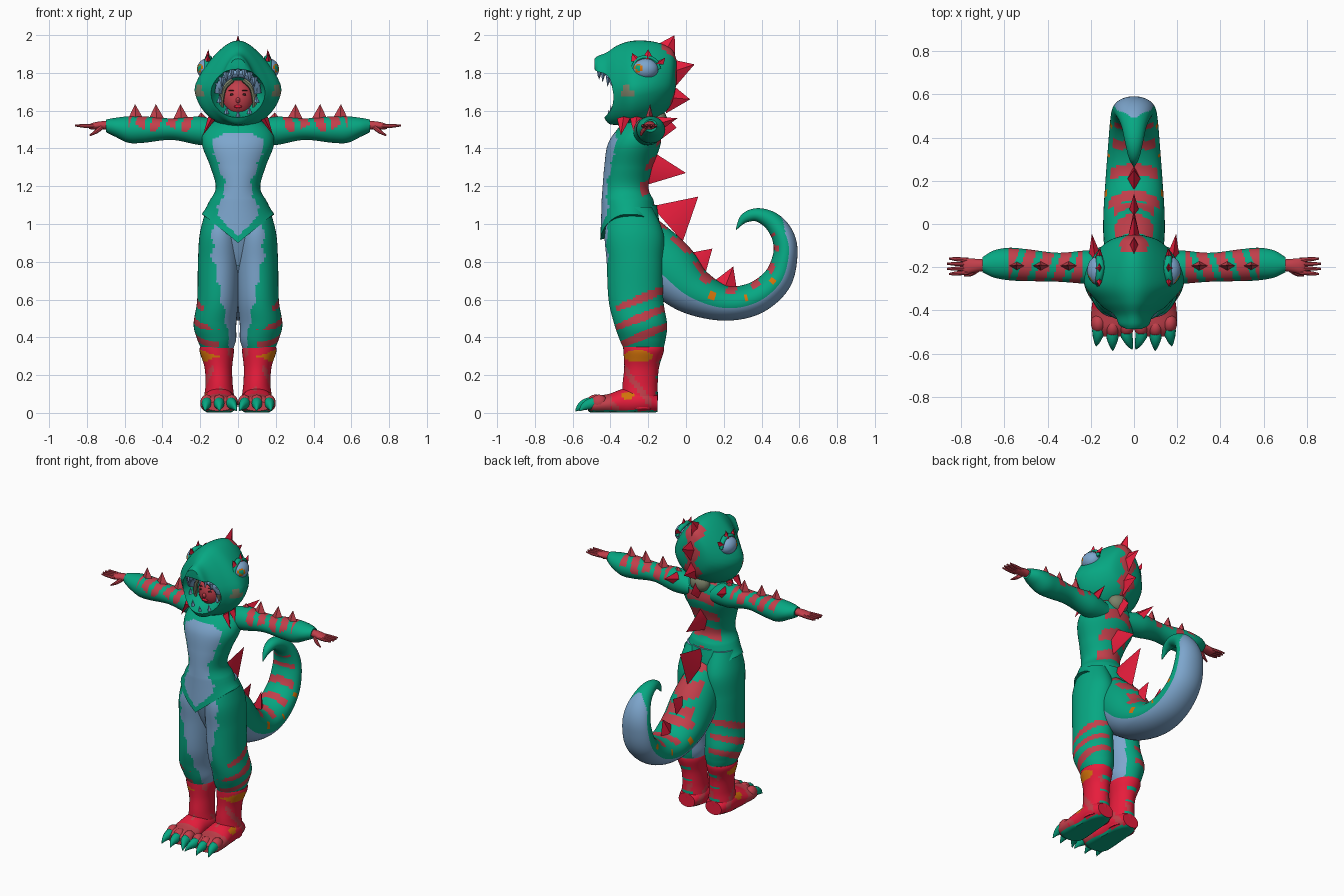
import bpy, bmesh, math
from math import sin, cos, pi
from mathutils import Vector, Matrix

if "Cube" in bpy.data.objects:
    bpy.data.objects.remove(bpy.data.objects["Cube"])

# Palette
PALETTE = []
def colour(name, r, g, b):
    m = bpy.data.materials.new(name)
    m.diffuse_color = (r, g, b, 1)
    m.use_nodes = True
    m.node_tree.nodes["Principled BSDF"].inputs["Base Color"].default_value = (r, g, b, 1)
    PALETTE.append(m)
    return len(PALETTE) - 1

GREEN = colour("suit green", .002, .39, .225)
BLUE = colour("belly blue", .205, .38, .61)
RED = colour("boot red", .8, .012, .045)
DULL = colour("dull red", .54, .05, .07)
ORANGE = colour("orange spot", .65, .17, .003)
OLIVE = colour("olive grey", .2, .22, .14)
DARK = colour("dark brown", .05, .015, .015)
X, Y, Z = Vector((1, 0, 0)), Vector((0, 1, 0)), Vector((0, 0, 1))
made = []

def finish(bm, name, paint):
    bmesh.ops.recalc_face_normals(bm, faces=bm.faces)
    if isinstance(paint, int):
        for f in bm.faces:
            f.material_index = paint
    me = bpy.data.meshes.new(name)
    bm.to_mesh(me)
    bm.free()
    for m in PALETTE:
        me.materials.append(m)
    ob = bpy.data.objects.new(name, me)
    bpy.context.collection.objects.link(ob)
    made.append(ob)
    return ob

def spline(rows, t):
    # Smooth interpolation through the stations
    n = len(rows) - 1
    i = min(int(t * n), n - 1)
    f = t * n - i
    a, b, c, d = (rows[max(0, min(n, i + k))] for k in (-1, 0, 1, 2))
    return [q + .5 * f * (r - p + f * (2*p - 5*q + 4*r - s + f * (3*(q - r) + s - p)))
            for p, q, r, s in zip(a, b, c, d)]

def loft(name, rows, u, v=None, paint=GREEN, rings=40, segs=28, bend=None):
    """Elliptical tube through stations (x, y, z, radius u, radius v)."""
    bm = bmesh.new()
    loops = []
    for i in range(rings + 1):
        t = i / rings
        r = spline(rows, t)
        c = Vector(r[:3])
        tan = Vector(spline(rows, min(1, t + .01))[:3]) - Vector(spline(rows, max(0, t - .01))[:3])
        w = v or tan.cross(u).normalized()
        loop = []
        for k in range(segs):
            q = 2 * pi * k / segs
            p = c + u * cos(q) * max(r[3], .002) + w * sin(q) * max(r[4], .002)
            if bend:
                bend(p)
            loop.append(bm.verts.new(p))
        loops.append(loop)
    for i in range(rings):
        for k in range(segs):
            j = (k + 1) % segs
            f = bm.faces.new((loops[i][k], loops[i][j], loops[i+1][j], loops[i+1][k]))
            if callable(paint):
                f.material_index = paint(f.calc_center_median(), sin(2*pi*(k + .5)/segs), (i + .5)/rings)
    for e, t in ((0, 0), (-1, 1)):
        f = bm.faces.new(loops[e])
        if callable(paint):
            f.material_index = paint(f.calc_center_median(), 0, t)
    return finish(bm, name, paint)

def ball(name, c, r, paint, segs=20):
    bm = bmesh.new()
    bmesh.ops.create_uvsphere(bm, u_segments=segs, v_segments=segs * 2 // 3, radius=1,
                              matrix=Matrix.Translation(c) @ Matrix.Diagonal((*r, 1)))
    if callable(paint):
        for f in bm.faces:
            f.material_index = paint((f.calc_center_median() - Vector(c)).normalized())
    return finish(bm, name, paint)

def spike(name, base, tip, along, half, thick, paint=RED):
    bm = bmesh.new()
    base, tip = Vector(base), Vector(tip)
    side = (tip - base).cross(along).normalized() * thick
    ring = [bm.verts.new(base + d) for d in (along * half, side, -along * half, -side)]
    top = bm.verts.new(tip)
    bm.faces.new(ring)
    for k in range(4):
        bm.faces.new((ring[k], ring[(k + 1) % 4], top))
    return finish(bm, name, paint)

# Torso with a pointed hem, blue belly and striped back
def torso_paint(p, a, t):
    w = min(.065 + .35 * abs(p.z - 1.2) + .006 * sin(70 * p.z), .13, .13 - 2 * (p.z - 1.45))
    if p.y < -.3 and p.z < 1.48 and abs(p.x) < w and (p.z > 1.06 or abs(p.x) < .9 * (p.z - .93)):
        return BLUE
    if p.y > -.24 and abs(p.x) < .1 and sin(48 * p.z + 14 * abs(p.x)) > -.1:
        return DULL
    return GREEN

def hem(p):
    k = max(0, (1.13 - p.z) / .08)
    p.z -= .15 * k * max(0, 1 - abs(p.x) / .185)

loft("torso", [(0, -.295, 1.05, .192, .16), (0, -.305, 1.11, .16, .143), (0, -.32, 1.19, .118, .122),
               (0, -.305, 1.3, .145, .128), (0, -.275, 1.42, .19, .14), (0, -.25, 1.5, .175, .115),
               (0, -.23, 1.56, .1, .08)], X, Y, torso_paint, 80, 56, hem)

# Legs of the suit
def leg_paint(p, a, t):
    w = .045 + .09 * min(1, max(0, (p.z - .38) / .45)) + .008 * sin(55 * p.z)
    x = abs(p.x)
    if (p.y < -.27 and x < w) or (x < .05 and p.z < .7):
        return BLUE
    if x > .1 and p.z < .66 and p.y > -.37:
        for z in (.6, .5, .4):
            if abs(p.z - z - .4 * (p.y + .25)) < .026 - .07 * abs(p.y + .22):
                return DULL
    return GREEN

loft("pelvis", [(0, -.285, 1.1, .13, .13), (0, -.28, .98, .16, .14), (0, -.27, .85, .11, .115),
                (0, -.265, .74, .04, .07)], X, Y, leg_paint, 30, 36)
loft("left_leg", [(.085, -.29, 1.09, .08, .11), (.096, -.275, .95, .106, .155), (.1, -.27, .8, .112, .15),
                  (.107, -.265, .6, .109, .145), (.122, -.24, .47, .113, .14), (.113, -.23, .39, .103, .122),
                  (.11, -.225, .34, .085, .105)], X, Y, leg_paint, 90, 56)

# Boots, toes and claws
def boot_paint(p, a, t):
    if p.x > .1 and ((p.y + .25) / .08) ** 2 + ((p.z - .3) / .03) ** 2 < 1:
        return ORANGE
    if p.x > .1 and ((p.y + .31) / .035) ** 2 + ((p.z - .09) / .02) ** 2 < 1:
        return ORANGE
    if p.y > -.18 and abs(p.x - .1) < .035 and sin(75 * p.z) > .75:
        return GREEN
    if sin(23 * p.z + 31 * p.y) * sin(40 * p.x + 9 * p.z) > .8:
        return DULL
    return RED

def foot_paint(p, a, t):
    if p.z < .012:
        return GREEN
    return DULL if p.y < -.4 else boot_paint(p, a, t)

def ground(p):
    p.z = max(p.z, .003)

loft("left_boot", [(.113, -.225, .35, .088, .108), (.112, -.225, .32, .09, .106), (.104, -.235, .24, .073, .092),
                   (.1, -.243, .15, .072, .093), (.1, -.243, .08, .08, .094), (.1, -.243, .02, .08, .09)],
     X, Y, boot_paint, 40, 36)
loft("left_foot", [(.1, -.15, .05, .06, .045), (.1, -.22, .06, .085, .07), (.1, -.32, .055, .088, .075),
                   (.1, -.41, .045, .098, .055), (.1, -.48, .04, .095, .048), (.1, -.52, .035, .07, .025)],
     X, Z, foot_paint, 36, 32, ground)
for i, (x, tip) in enumerate(((.034, .008), (.1, .098), (.165, .175))):
    y = (0, -.005, .015)[i]
    ball("left_toe_%d" % i, (x, -.475 + y, .055), (.035, .045, .042), DULL, 14)
    loft("left_claw_%d" % i, [(x, -.48 + y, .055, .027, .03), (x, -.52 + y, .048, .028, .03),
                              ((x + tip) / 2, -.555 + y, .033, .016, .02), (tip, -.58 + y, .01, .002, .002)],
         X, None, GREEN, 8, 12)

# Sleeves with stripes and spikes
def arm_paint(p, a, t):
    if .24 < p.x < .58 and p.z > 1.505 + .02 * sin(37 * p.x) and sin(76 * p.x + 25 * p.y) > -.35:
        return DULL
    return GREEN

loft("left_sleeve", [(.08, -.21, 1.48, .07, .06), (.2, -.2, 1.493, .078, .075), (.35, -.2, 1.502, .067, .057),
                     (.5, -.19, 1.5, .074, .07), (.58, -.185, 1.5, .075, .07), (.65, -.185, 1.512, .062, .05),
                     (.7, -.188, 1.52, .035, .033)], Y, Z, arm_paint, 90, 36)
for i, x in enumerate((.19, .3, .43, .54)):
    spike("left_sleeve_spike_%d" % i, (x, -.195, 1.535), (x + .005, -.19, 1.59 if i == 0 else 1.635), X, .052, .028, DULL)
spike("left_shoulder_spike", (.18, -.15, 1.53), (.195, -.045, 1.56), X, .03, .04)
for i, y in enumerate((-.33, -.26)):
    spike("left_collar_spike_%d" % i, (.14, y, 1.56), (.185, y - .015, 1.47), Y, .035, .02)

# Hands
loft("left_palm", [(.68, -.19, 1.522, .025, .024), (.73, -.192, 1.522, .031, .022),
                   (.77, -.195, 1.518, .036, .018), (.79, -.195, 1.515, .033, .012)], Y, Z, DULL, 10, 14)
for i in range(4):
    y, d = -.224 + .019 * i, .005 * (i - 1.5)
    loft("left_finger_%d" % i, [(.765, y, 1.518, .011, .011), (.815, y + d / 2, 1.519, .01, .01),
                                (.868 - .008 * abs(i - 1.5), y + d, 1.522, .005, .005)], Y, Z, DULL, 6, 8)
loft("left_thumb", [(.72, -.21, 1.515, .013, .013), (.75, -.23, 1.49, .011, .011),
                    (.785, -.238, 1.468, .004, .004)], Y, None, DULL, 6, 8)

# Curled tail, blue along its outer side, green at the tip
def tail_paint(p, a, t):
    if a > .22 + 9 * max(0, t - .64):
        return BLUE
    if t < .18 and a < -.8 and sin(80 * t + 20 * abs(p.x)) > -.4:
        return DULL
    if .18 < t < .68 and a < -.5 and sin(66 * t + 12 * abs(p.x)) > .35:
        return DULL
    if .18 < t < .5 and abs(a + .2) < .17 and sin(60 * t) > .9:
        return ORANGE
    return GREEN

loft("tail", [(0, -.25, .9, .11, .16), (0, -.1, .77, .138, .16), (0, .03, .65, .142, .128), (0, .2, .582, .132, .094),
              (0, .36, .605, .12, .086), (0, .48, .7, .11, .078), (0, .525, .83, .1, .065), (0, .515, .93, .085, .06),
              (0, .46, 1.01, .06, .05), (0, .38, 1.048, .042, .036), (0, .31, 1.03, .025, .025),
              (0, .265, .97, .002, .002)], X, None, tail_paint, 110, 44)

# Fins down the spine: base y, z, tip y, z, half length
FINS = [(-.13, 1.88, -.06, 2, .085), (-.09, 1.8, .045, 1.845, .085), (-.1, 1.67, .022, 1.66, .085),
        (-.16, 1.52, -.05, 1.51, .1), (-.215, 1.3, 0, 1.27, .1), (-.1, 1.0, .065, 1.145, .125),
        (.02, .76, .14, .87, .1), (.2, .65, .25, .775, .08)]
for i, (y, z, ty, tz, half) in enumerate(FINS):
    along = Vector((0, ty - y, tz - z)).cross(X).normalized()
    spike("spine_fin_%d" % i, (0, y, z), (0, ty, tz), along, half, .036)

# Hood, narrower towards the crown, with the open mouth cut out
def hood_paint(p, a, t):
    if ((p.y + .31) / .04) ** 2 + ((p.z - 1.7) / .025) ** 2 < 1:
        return OLIVE
    if p.y > -.13 and abs(p.x) < .045 + .02 * sin(50 * p.z):
        return DULL
    return GREEN

def egg(p):
    p.x *= 1 - .42 * max(0, p.z - 1.72) / .25

hood = loft("hood", [(0, -.05, 1.81, .04, .06), (0, -.08, 1.78, .13, .15), (0, -.17, 1.755, .205, .21),
                     (0, -.28, 1.74, .232, .23), (0, -.36, 1.735, .17, .212), (0, -.42, 1.725, .112, .183),
                     (0, -.465, 1.775, .085, .115), (0, -.485, 1.85, .045, .025)], X, Z, hood_paint, 48, 44, egg)
cutter = ball("mouth_cutter", (0, -.48, 1.69), (.16, .22, .13), GREEN, 24)
cutter.hide_render = True
cut = hood.modifiers.new("mouth", "BOOLEAN")
cut.operation, cut.object, cut.solver = "DIFFERENCE", cutter, "EXACT"
bpy.context.view_layer.objects.active = hood
bpy.ops.object.modifier_apply(modifier=cut.name)
made.remove(cutter)
bpy.data.objects.remove(cutter)

# Teeth and gum
loft("upper_gum", [(.105 * cos(q), -.345 - .06 * sin(q), 1.69 + .105 * sin(q), .025, .02)
                   for q in [pi * k / 8 for k in range(9)]], Y, None, BLUE, 20, 10)
for i in range(9):
    q = pi * (.1 + .1 * i)
    x, s = cos(q), sin(q)
    spike("upper_tooth_%d" % i, (.11 * x, -.34 - .12 * s, 1.71 + .115 * s),
          (.105 * x, -.345 - .12 * s, 1.66 + .11 * s), X, .016, .014, BLUE)
    if i % 2 == 0:
        spike("lower_tooth_%d" % i, (.105 * x, -.345 - .06 * s, 1.68 - .12 * s),
              (.1 * x, -.35 - .06 * s, 1.725 - .12 * s), X, .014, .014, BLUE)

# Face and hair
ball("hair", (0, -.245, 1.68), (.105, .075, .125), OLIVE)
ball("face", (0, -.28, 1.665), (.084, .08, .1), DULL)
ball("nose", (0, -.36, 1.655), (.012, .015, .016), DULL, 10)
ball("lips", (0, -.353, 1.622), (.022, .01, .008), RED, 10)
ball("left_face_eye", (.032, -.348, 1.685), (.012, .008, .006), DARK, 10)
ball("left_brow", (.034, -.345, 1.706), (.018, .008, .003), DARK, 10)
loft("left_hair_lock", [(.03, -.335, 1.765, .015, .015), (.075, -.335, 1.72, .016, .016),
                        (.088, -.33, 1.64, .012, .012), (.075, -.33, 1.58, .003, .003)], Y, None, OLIVE, 14, 8)
ball("nape", (0, -.15, 1.55), (.07, .05, .06), OLIVE, 14)

# Hood eyes with green lids and red spikes
look = Vector((.75, -.65, .1)).normalized()
def eye_paint(d):
    k = d.dot(look)
    return GREEN if k > .97 else ORANGE if k > .92 else BLUE

ball("left_eye", (.162, -.215, 1.82), (.055, .068, .056), eye_paint, 28)
loft("left_eyelid", [(.165, -.285, 1.82, .012, .01), (.162, -.255, 1.868, .016, .014), (.155, -.205, 1.88, .018, .014),
                     (.16, -.16, 1.86, .016, .013), (.165, -.142, 1.82, .01, .01)], X, None, GREEN, 16, 10)
for i, (y, z, ty, tz) in enumerate(((-.255, 1.86, -.285, 1.905), (-.205, 1.865, -.2, 1.925), (-.155, 1.845, -.11, 1.88))):
    spike("left_eye_spike_%d" % i, (.162, y, z), (.157, ty, tz), Y, .036, .018)

# Mirror every left part to the right
for ob in [o for o in made if o.name.startswith("left_")]:
    me = ob.data.copy()
    me.transform(Matrix.Scale(-1, 4, X))
    me.flip_normals()
    twin = bpy.data.objects.new(ob.name.replace("left", "right", 1), me)
    bpy.context.collection.objects.link(twin)
    made.append(twin)

bpy.ops.object.select_all(action="DESELECT")
for ob in made:
    ob.select_set(True)
bpy.context.view_layer.objects.active = made[0]
bpy.ops.object.shade_smooth_by_angle(angle=math.radians(40))
